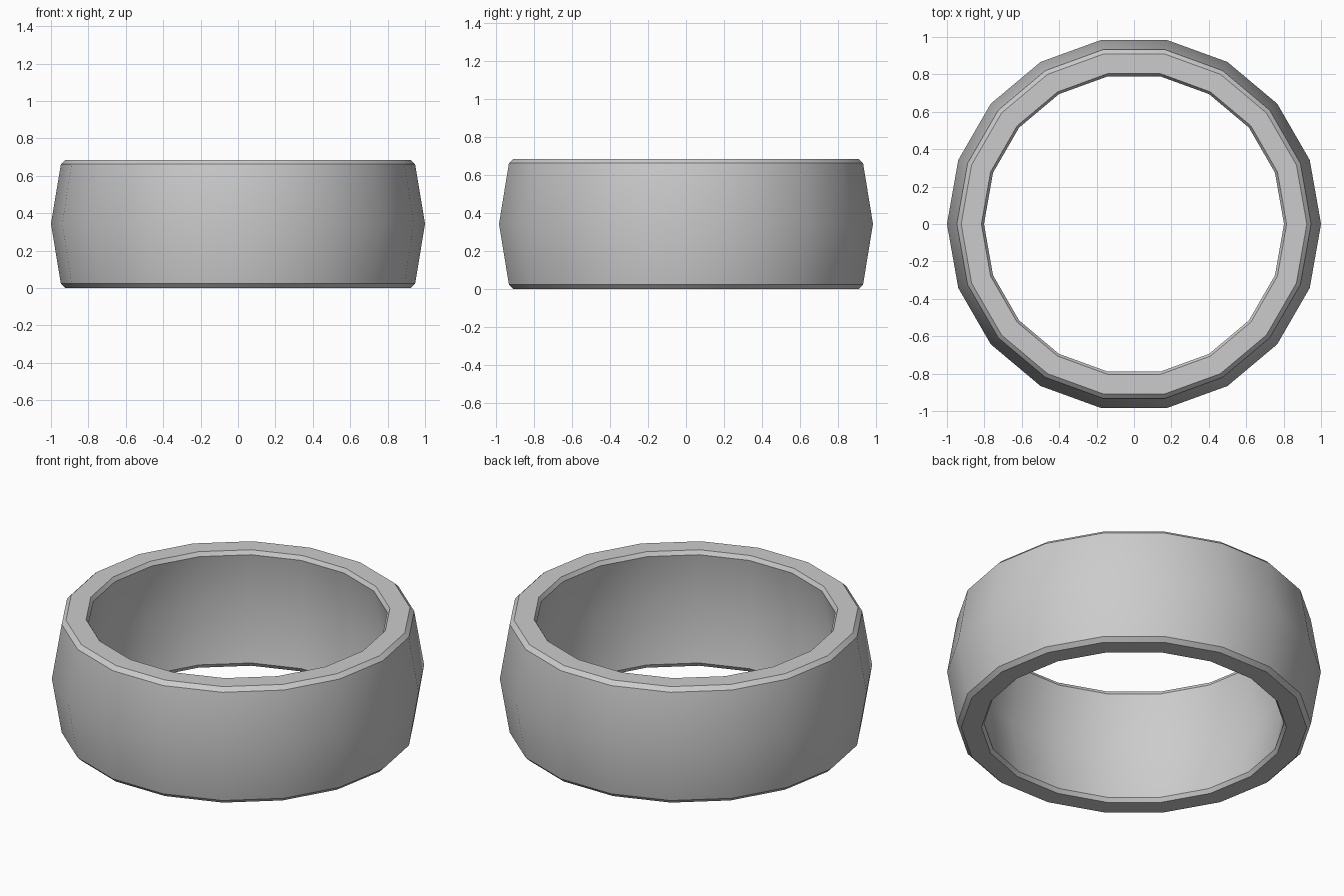
import bpy, bmesh, math

if "Cube" in bpy.data.objects:
    bpy.data.objects.remove(bpy.data.objects["Cube"])

SIDES = 18
H = 0.685      # band height
C = 0.023      # chamfer height

# Closed (radius, z) cross-section: barrel-shaped outside, matching bulge inside
half = [(0.924, 0), (0.947, C), (1.0, H / 2), (0.947, H - C), (0.924, H)]
inner = [(0.816, H), (0.802, H - C), (0.855, H / 2), (0.802, C), (0.816, 0)]
profile = half + inner

# Revolve the cross-section into an 18-sided band
bm = bmesh.new()
rings = []
for i in range(SIDES):
    a = 2 * math.pi * i / SIDES
    rings.append([bm.verts.new((r * math.cos(a), r * math.sin(a), z)) for r, z in profile])
n = len(profile)
for i in range(SIDES):
    p, q = rings[i], rings[(i + 1) % SIDES]
    for j in range(n):
        k = (j + 1) % n
        bm.faces.new((p[j], q[j], q[k], p[k]))
bmesh.ops.recalc_face_normals(bm, faces=bm.faces)

mesh = bpy.data.meshes.new("ring_band")
bm.to_mesh(mesh)
bm.free()
band = bpy.data.objects.new("ring_band", mesh)
bpy.context.collection.objects.link(band)

# Smooth walls, crisp chamfers
bpy.context.view_layer.objects.active = band
band.select_set(True)
bpy.ops.object.shade_smooth_by_angle(angle=math.radians(30))
